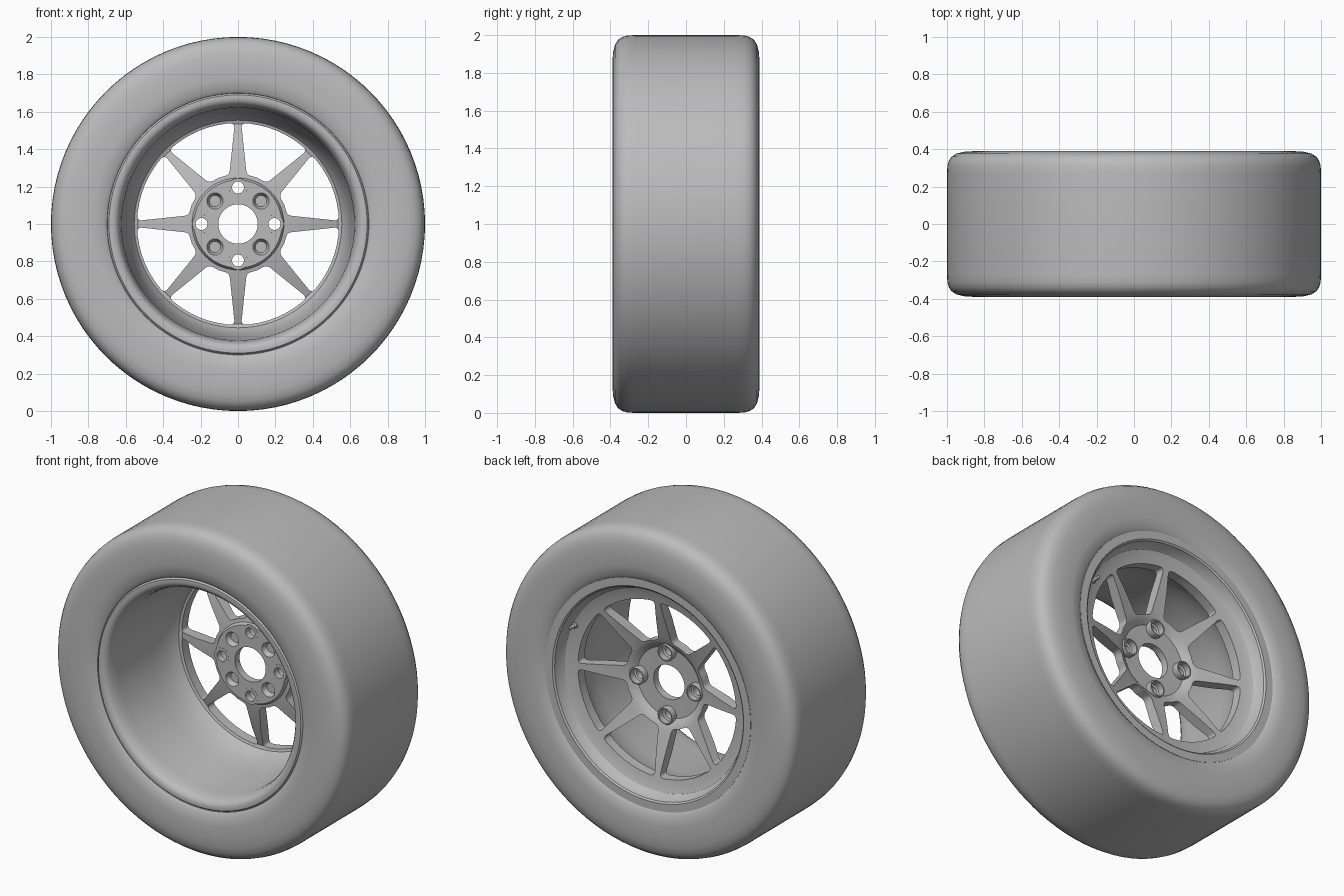
import bpy, bmesh
from math import sin, cos, asin, pi, radians
from mathutils import Vector, Matrix

cube = bpy.data.objects.get("Cube")
if cube:
    bpy.data.objects.remove(cube, do_unlink=True)

CENTER = Vector((0, 0, 1))
grey = bpy.data.materials.new("plain grey")
grey.use_nodes = True
grey.diffuse_color = (0.5, 0.5, 0.5, 1)
bsdf = next(n for n in grey.node_tree.nodes if n.type == 'BSDF_PRINCIPLED')
bsdf.inputs["Base Color"].default_value = (0.5, 0.5, 0.5, 1)


def finish(bm, name):
    bmesh.ops.recalc_face_normals(bm, faces=bm.faces)
    mesh = bpy.data.meshes.new(name)
    bm.to_mesh(mesh)
    bm.free()
    mesh.materials.append(grey)
    obj = bpy.data.objects.new(name, mesh)
    bpy.context.collection.objects.link(obj)
    return obj


def activate(obj):
    bpy.ops.object.select_all(action='DESELECT')
    obj.select_set(True)
    bpy.context.view_layer.objects.active = obj


def smooth(obj):
    activate(obj)
    bpy.ops.object.shade_smooth_by_angle(angle=radians(32))


def lathe(name, profile, steps, at=CENTER):
    """Spin a closed (radius, y) profile round the axle direction."""
    bm = bmesh.new()
    verts = [bm.verts.new(at + Vector((r, y, 0))) for r, y in profile]
    edges = [bm.edges.new((a, b)) for a, b in zip(verts, verts[1:] + verts[:1])]
    bmesh.ops.spin(bm, geom=verts + edges, cent=at, axis=(0, 1, 0),
                   angle=2 * pi, steps=steps, use_duplicate=False)
    bmesh.ops.remove_doubles(bm, verts=bm.verts, dist=1e-5)
    return finish(bm, name)


def polar(r, a, y=0):
    return CENTER + Vector((r * cos(a), y, r * sin(a)))


# Tyre: half the section, mirrored across the middle
half = [(0.68, 0.30), (0.70, 0.368), (0.72, 0.382), (0.78, 0.389), (0.85, 0.39),
        (0.91, 0.386), (0.95, 0.376), (0.975, 0.36), (0.99, 0.338), (0.998, 0.31), (1.0, 0.27)]
tyre = lathe("tyre", half + [(r, -y) for r, y in reversed(half)], 96)
smooth(tyre)

# Rim: barrel, flanges and dished wheel face in one section
face_front = [(0.105, 0.12), (0.235, 0.12), (0.246, 0.14), (0.30, 0.15), (0.42, 0.18),
              (0.535, 0.222), (0.555, 0.215), (0.572, 0.19)]
barrel = [(0.592, 0.12), (0.612, 0.02), (0.622, -0.28), (0.628, -0.32), (0.638, -0.352),
          (0.65, -0.368), (0.67, -0.376), (0.69, -0.374), (0.70, -0.362)]
outside = [(0.70, -0.32), (0.66, -0.29), (0.65, 0.29), (0.70, 0.32)]
face_back = [(0.70, 0.37), (0.652, 0.37), (0.642, 0.362), (0.634, 0.33), (0.615, 0.302),
             (0.58, 0.288), (0.54, 0.282), (0.42, 0.25), (0.30, 0.212), (0.262, 0.202),
             (0.24, 0.19), (0.215, 0.168), (0.105, 0.165)]
rim = lathe("rim", face_front + barrel + outside + face_back, 96)


def window_outline(mid):
    """Rounded opening between two spokes that thin towards the rim."""
    inner, outer = 0.268, 0.54
    ai = pi / 8 - asin(0.046 / inner)
    ao = pi / 8 - asin(0.017 / outer)
    ring = [(inner, -ai, 0.025), (outer, -ao, 0.028)]
    ring += [(outer, ao * k / 4, 0) for k in range(-3, 4)]
    ring += [(outer, ao, 0.028), (inner, ai, 0.025), (inner, 0, 0)]
    pts = [polar(r, mid + a) for r, a, _ in ring]
    out = []
    for i, (_, _, d) in enumerate(ring):
        p = pts[i]
        if not d:
            out.append(p)
            continue
        a = p + (pts[i - 1] - p).normalized() * d
        b = p + (pts[(i + 1) % len(pts)] - p).normalized() * d
        for k in range(6):
            t = k / 5
            out.append(a * (1 - t) ** 2 + p * 2 * t * (1 - t) + b * t ** 2)
    return out


def add_drill(bm, at, r_front, r_back, depth):
    bmesh.ops.create_cone(bm, cap_ends=True, segments=32, radius1=r_front, radius2=r_back,
                          depth=depth, matrix=Matrix.Translation(at) @ Matrix.Rotation(-pi / 2, 4, 'X'))


# Cutters: eight windows, four bolt bores, four front dimples
bm = bmesh.new()
for i in range(8):
    face = bm.faces.new([bm.verts.new(p) for p in window_outline(pi / 8 + i * pi / 4)])
    made = bmesh.ops.extrude_face_region(bm, geom=[face])["geom"]
    bmesh.ops.translate(bm, vec=(0, 0.5, 0), verts=[g for g in made if isinstance(g, bmesh.types.BMVert)])
for i in range(4):
    add_drill(bm, polar(0.195, i * pi / 2, 0.2), 0.046, 0.046, 0.4)
    add_drill(bm, polar(0.174, pi / 4 + i * pi / 2, 0.13), 0.048, 0.03, 0.04)
cutter = finish(bm, "rim_cutter")
cutter.hide_render = True

cut = rim.modifiers.new("openings", 'BOOLEAN')
cut.operation = 'DIFFERENCE'
cut.solver = 'EXACT'
cut.object = cutter
activate(rim)
bpy.ops.object.modifier_apply(modifier=cut.name)
bpy.data.objects.remove(cutter, do_unlink=True)
smooth(rim)

# Bolt sockets: stepped sleeves standing proud of the back of the hub
sleeve = [(0.032, 0.119), (0.05, 0.119), (0.053, 0.20), (0.05, 0.205),
          (0.043, 0.205), (0.043, 0.165), (0.032, 0.16)]
for i in range(4):
    smooth(lathe(f"bolt_socket_{i + 1}", sleeve, 32, polar(0.195, i * pi / 2)))

# Valve stem in the back channel of the rim
stem = [(0.001, 0.28), (0.017, 0.28), (0.017, 0.305), (0.011, 0.312), (0.011, 0.345), (0.001, 0.348)]
smooth(lathe("valve_stem", stem, 16, polar(0.605, radians(25))))
